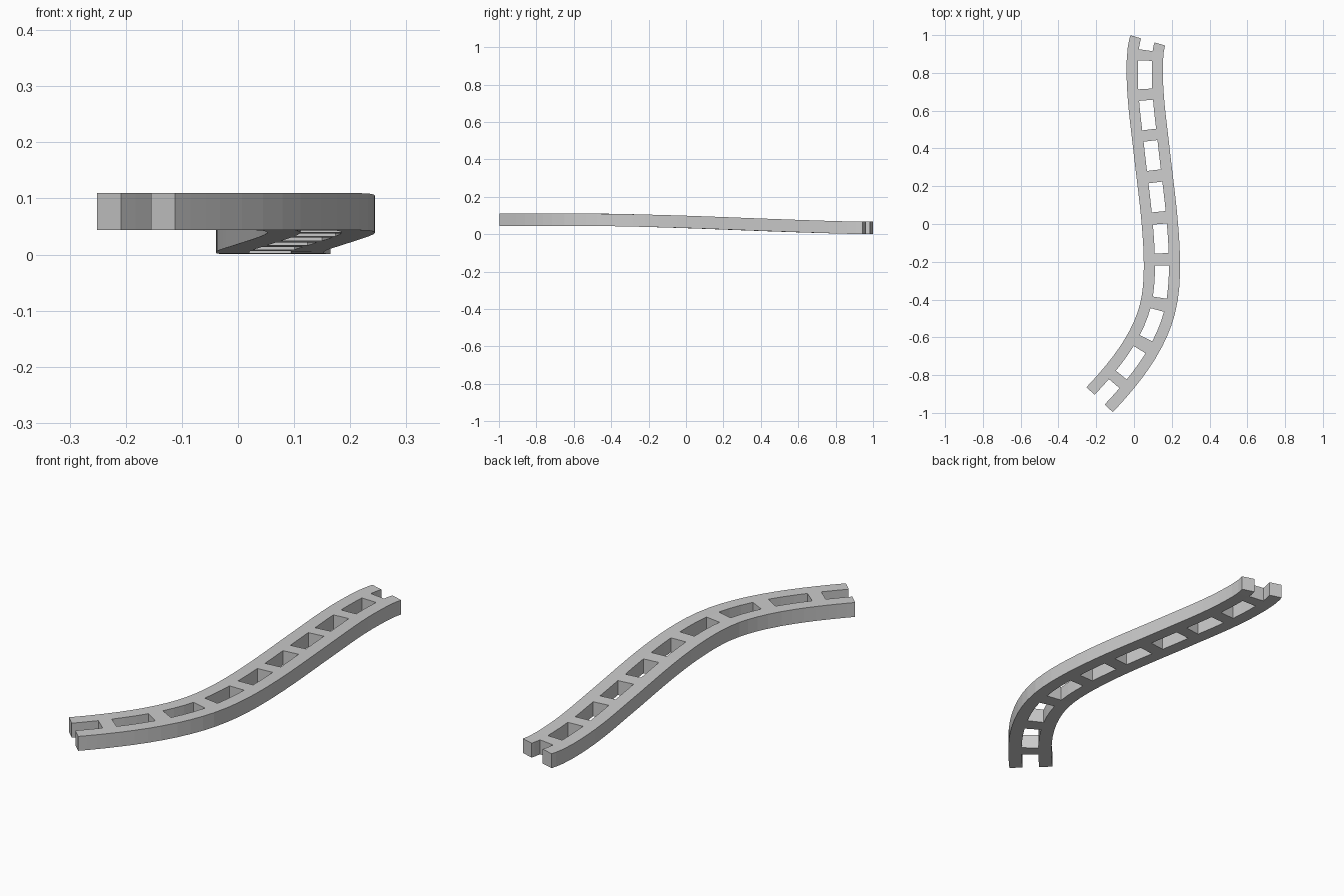
import bpy, bmesh
from mathutils import Vector

if "Cube" in bpy.data.objects:
    bpy.data.objects.remove(bpy.data.objects["Cube"])

# Centre line knots running back to front: y, x, dx/dy, top z, dz/dy
KNOTS = [(0.972, 0.073, 0.30, 0.067, 0.0), (0.80, 0.057, 0.0, 0.070, -0.028),
         (0.40, 0.092, -0.11, 0.0835, -0.037), (0.0, 0.137, -0.085, 0.0985, -0.034),
         (-0.22, 0.148, 0.0, 0.105, -0.026), (-0.40, 0.135, 0.17, 0.109, -0.012),
         (-0.625, 0.053, 0.55, 0.110, 0.0), (-0.93, -0.182, 0.95, 0.110, 0.0)]
# Stretches of the centre line (in y) that carry a cross tie
TIES = [(0.92, 0.865), (0.715, 0.655), (0.50, 0.44), (0.285, 0.22), (0.065, 0.0),
        (-0.155, -0.22), (-0.39, -0.455), (-0.605, -0.665), (-0.80, -0.845)]
OFFSETS = (-0.096, -0.037, 0.037, 0.096)   # outer and inner rail edges
HEIGHT = 0.066


def hermite(y, a, b, pa, ma, pb, mb):
    h = b - a
    t = (y - a) / h
    return ((2*t**3 - 3*t**2 + 1) * pa + (t**3 - 2*t**2 + t) * h * ma
            + (3*t**2 - 2*t**3) * pb + (t**3 - t**2) * h * mb)


def centre(y):
    for a, b in zip(KNOTS, KNOTS[1:]):
        if y >= b[0] - 1e-9:
            break
    return Vector((hermite(y, a[0], b[0], a[1], a[2], b[1], b[2]), y,
                   hermite(y, a[0], b[0], a[3], a[4], b[3], b[4])))


def across(y):
    lo, hi = max(y - 0.002, KNOTS[-1][0]), min(y + 0.002, KNOTS[0][0])
    d = centre(hi) - centre(lo)
    return Vector((d.y, -d.x, 0)).normalized()


# Stations: one span per tie, several per open gap so the bends stay smooth
spans = []
last = KNOTS[0][0]
for start, end in TIES + [(KNOTS[-1][0], None)]:
    n = 3
    for i in range(n):
        spans.append((last + (start - last) * i / n,
                      last + (start - last) * (i + 1) / n, False))
    if end is not None:
        spans.append((start, end, True))
        last = end

# Top surface: two rails all along, middle filled only at ties
bm = bmesh.new()


def row(y):
    return [bm.verts.new(centre(y) + across(y) * o) for o in OFFSETS]


prev = row(spans[0][0])
for _, y, tie in spans:
    cur = row(y)
    for c in ((0, 1, 2) if tie else (0, 2)):
        bm.faces.new((prev[c], cur[c], cur[c + 1], prev[c + 1]))
    prev = cur

# Thicken downward into a solid
res = bmesh.ops.extrude_face_region(bm, geom=bm.faces[:], use_keep_orig=True)
low = [g for g in res["geom"] if isinstance(g, bmesh.types.BMVert)]
bmesh.ops.translate(bm, verts=low, vec=(0, 0, -HEIGHT))
bmesh.ops.recalc_face_normals(bm, faces=bm.faces[:])

mesh = bpy.data.meshes.new("curved_track")
bm.to_mesh(mesh)
bm.free()
track = bpy.data.objects.new("curved_track", mesh)
bpy.context.collection.objects.link(track)
